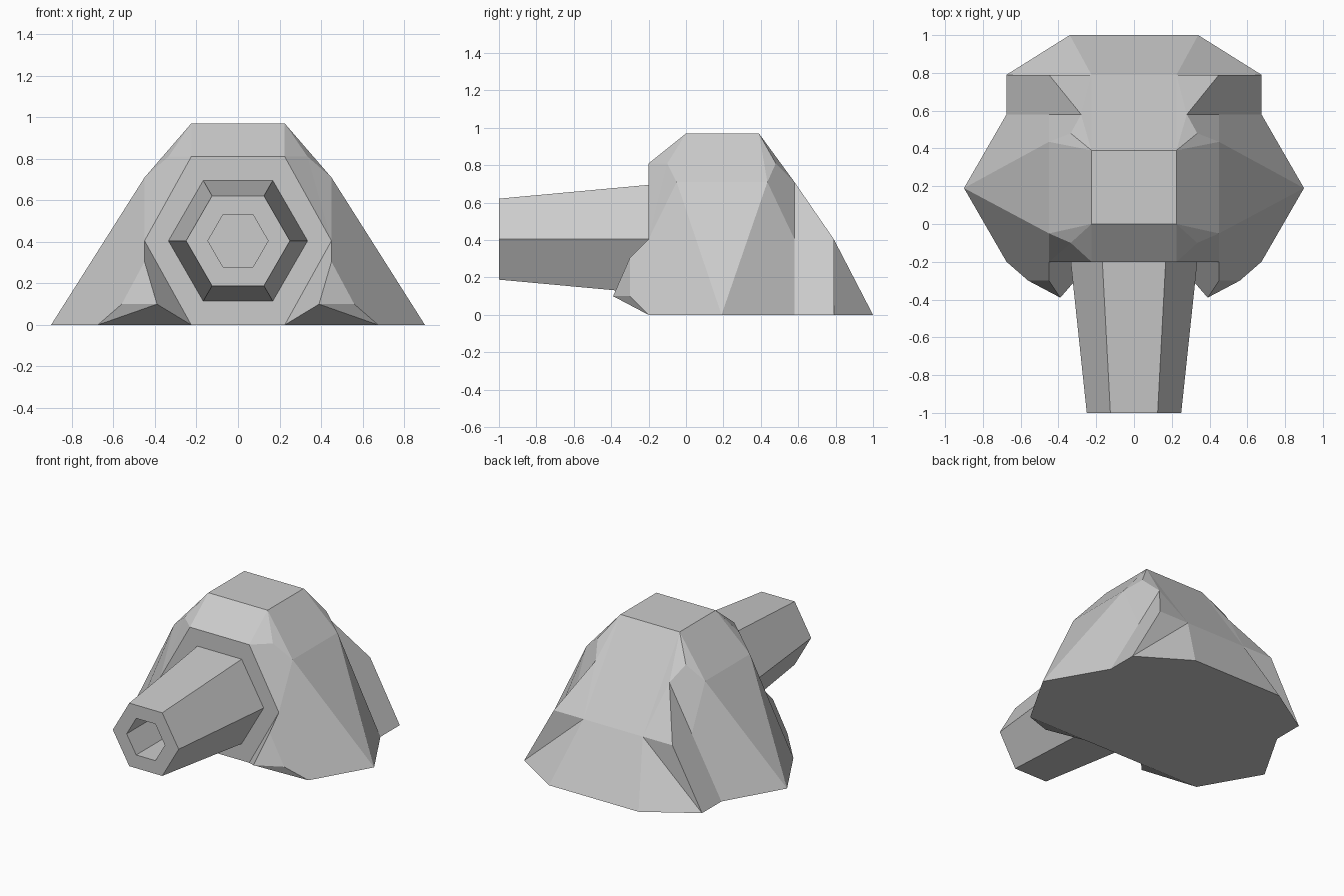
import bpy, bmesh
from math import cos, sin, pi

old = bpy.data.objects.get("Cube")
if old:
    bpy.data.objects.remove(old, do_unlink=True)

grey = bpy.data.materials.new("stone_grey")
grey.use_nodes = True
COLOUR = (0.6, 0.6, 0.6, 1)
grey.diffuse_color = COLOUR
grey.node_tree.nodes["Principled BSDF"].inputs["Base Color"].default_value = COLOUR


def finish(name, bm):
    bmesh.ops.recalc_face_normals(bm, faces=bm.faces)
    mesh = bpy.data.meshes.new(name)
    bm.to_mesh(mesh)
    bm.free()
    mesh.materials.append(grey)
    ob = bpy.data.objects.new(name, mesh)
    bpy.context.collection.objects.link(ob)
    return ob


# Housing corners on the +x side; a lower-case letter is the mirrored corner
corners = {
    "T": (.225, 0, .97), "U": (.225, .39, .97),          # roof
    "A": (.45, -.05, .71), "B": (.45, .435, .71),        # shoulders
    "M": (.335, -.1, .81), "N": (.335, .48, .81),        # shoulder bevels
    "X": (.225, -.2, .81), "Y": (.45, -.2, .405), "Z": (.225, -.2, 0),  # front hexagon
    "P": (.45, -.3, .305), "Q": (.39, -.39, .1), "R": (.56, -.3, .1),   # front foot
    "S": (.675, -.2, 0), "W": (.9, .19, 0), "C": (.675, .58, 0),        # base
    "D": (.675, .79, 0), "E": (.34, 1, 0),
    "H": (.28, .58, .71), "K": (.45, .58, .405),         # rear notch
    "G": (.45, .79, .405), "J": (.225, .79, .405),
}
centre_faces = "TUut TtxX XxyzZY UujJ JjeE ZSWCDEedcwsz".split()
side_faces = ("TXM MXY MYA TMA TABU ABW "
              "WAYPRS YZQP PQR QZS QSR "
              "UBN BKHN BWCK UNH UHJ HGJ CKHGD JGD JDE").split()

bm = bmesh.new()
verts = {}
for key, (x, y, z) in corners.items():
    verts[key] = bm.verts.new((x, y, z))
    verts[key.lower()] = bm.verts.new((-x, y, z))
for face in centre_faces + side_faces + [f.swapcase() for f in side_faces]:
    bm.faces.new([verts[k] for k in face])
finish("housing", bm)

# Hexagonal tapered barrel with a bore
bm = bmesh.new()
rings = []
for radius, y in ((.335, -.2), (.25, -1), (.145, -1), (.145, -.5)):
    rings.append([bm.verts.new((radius * cos(i * pi / 3), y, .405 + radius * sin(i * pi / 3)))
                  for i in range(6)])
for a, b in zip(rings, rings[1:]):
    for i in range(6):
        j = (i + 1) % 6
        bm.faces.new((a[i], a[j], b[j], b[i]))
bm.faces.new(rings[0])
bm.faces.new(rings[-1])
finish("barrel", bm)
